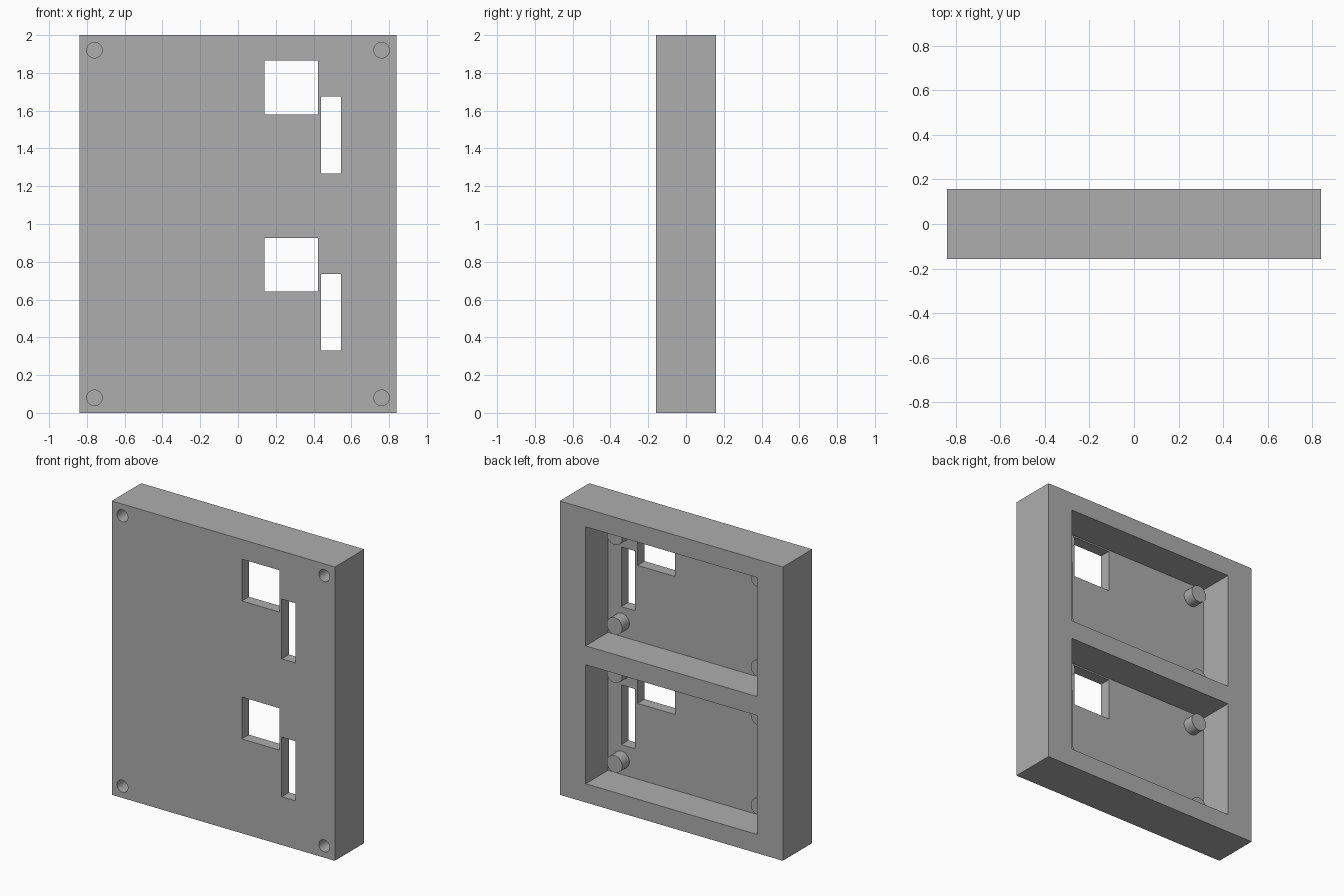
import bpy
import math

W, D, H = 1.68, 0.316, 2.0          # overall width, depth, height
FRONT, BACK = -D / 2, D / 2
FLOOR = BACK - 0.24                 # inner face of the front panel
BAYS = (0.532, 1.471)               # centre height of each bay

if "Cube" in bpy.data.objects:
    bpy.data.objects.remove(bpy.data.objects["Cube"], do_unlink=True)

grey = bpy.data.materials.new("mid grey")
grey.use_nodes = True
colour = (0.42, 0.42, 0.42, 1)
grey.diffuse_color = colour
grey.node_tree.nodes["Principled BSDF"].inputs["Base Color"].default_value = colour


def box(name, x0, x1, y0, y1, z0, z1):
    bpy.ops.mesh.primitive_cube_add(
        size=1, location=((x0 + x1) / 2, (y0 + y1) / 2, (z0 + z1) / 2))
    ob = bpy.context.object
    ob.name = name
    ob.scale = (x1 - x0, y1 - y0, z1 - z0)
    bpy.ops.object.transform_apply(location=False, rotation=False, scale=True)
    ob.data.materials.append(grey)
    return ob


def rod(name, x, z, radius, y0, y1):
    bpy.ops.mesh.primitive_cylinder_add(
        vertices=48, radius=radius, depth=y1 - y0,
        location=(x, (y0 + y1) / 2, z), rotation=(math.pi / 2, 0, 0))
    ob = bpy.context.object
    ob.name = name
    ob.data.materials.append(grey)
    return ob


def smooth(ob):
    bpy.ops.object.select_all(action='DESELECT')
    ob.select_set(True)
    bpy.context.view_layer.objects.active = ob
    bpy.ops.object.shade_smooth_by_angle(angle=math.radians(30))


def cut(target, cutter):
    cutter.hide_render = True
    bpy.context.view_layer.objects.active = target
    mod = target.modifiers.new("cut", 'BOOLEAN')
    mod.operation = 'DIFFERENCE'
    mod.solver = 'EXACT'
    mod.object = cutter
    bpy.ops.object.modifier_apply(modifier=mod.name)
    bpy.data.objects.remove(cutter, do_unlink=True)


# Solid block of the housing
housing = box("housing", -W / 2, W / 2, FRONT, BACK, 0, H)

for c in BAYS:
    # Bay open at the back
    cut(housing, box("bay_cutter", -0.645, 0.645, FLOOR, BACK + 0.1, c - 0.405, c + 0.405))
    # Square window and tall slot through the front panel
    cut(housing, box("window_cutter", 0.14, 0.423, FRONT - 0.1, FLOOR + 0.05, c + 0.11, c + 0.395))
    cut(housing, box("slot_cutter", 0.44, 0.545, FRONT - 0.1, FLOOR + 0.05, c - 0.203, c + 0.203))

# Blind screw holes in the front corners
for x in (-0.76, 0.76):
    for z in (0.08, H - 0.08):
        cut(housing, rod("hole_cutter", x, z, 0.041, FRONT - 0.1, FRONT + 0.24))
smooth(housing)

# Mounting posts standing on the floor of each bay
for bay, c in zip(("lower", "upper"), BAYS):
    for side, x in (("right", -0.542), ("left", 0.542)):
        for level, dz in (("bottom", -0.305), ("top", 0.305)):
            smooth(rod(f"{bay}_bay_{side}_{level}_post", x, c + dz, 0.058,
                       FLOOR - 0.02, FLOOR + 0.077))
